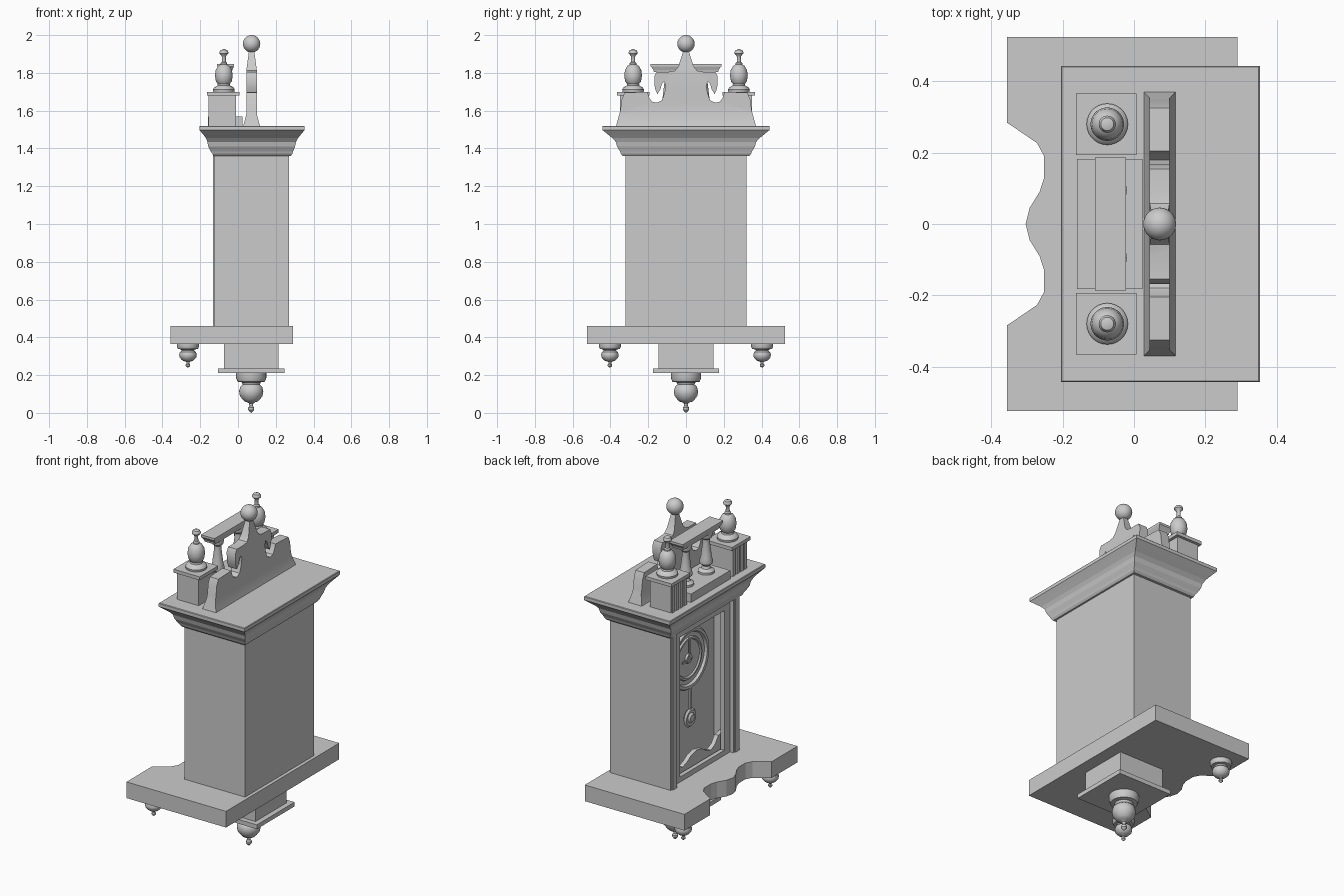
import bpy, bmesh, math
from mathutils import Matrix

if "Cube" in bpy.data.objects:
    bpy.data.objects.remove(bpy.data.objects["Cube"])


def finish(name, bm, smooth=False):
    bmesh.ops.recalc_face_normals(bm, faces=bm.faces)
    me = bpy.data.meshes.new(name)
    bm.to_mesh(me)
    bm.free()
    ob = bpy.data.objects.new(name, me)
    bpy.context.collection.objects.link(ob)
    if smooth:
        me.shade_smooth()
        me.set_sharp_from_angle(angle=math.radians(35))
    return ob


def loft(name, rings, smooth=False):
    """Stacked rectangles: (z, x0, x1, half_y or (y0, y1))."""
    bm = bmesh.new()
    prev = None
    for i, (z, x0, x1, y) in enumerate(rings):
        y0, y1 = y if isinstance(y, tuple) else (-y, y)
        ring = [bm.verts.new((a, b, z)) for a, b in ((x0, y0), (x1, y0), (x1, y1), (x0, y1))]
        if prev:
            for k in range(4):
                bm.faces.new((prev[k], prev[k - 3], ring[k - 3], ring[k]))
        if i in (0, len(rings) - 1):
            bm.faces.new(ring)
        prev = ring
    return finish(name, bm, smooth)


def box(name, x0, x1, y0, y1, z0, z1):
    return loft(name, [(z0, x0, x1, (y0, y1)), (z1, x0, x1, (y0, y1))])


def lathe(name, profile, loc, face_front=False, segs=28):
    """Revolve (radius, height) pairs about z, or about -x when face_front."""
    bm = bmesh.new()
    vs = [bm.verts.new((r, 0, h)) for r, h in profile]
    es = [bm.edges.new(p) for p in zip(vs, vs[1:])]
    bmesh.ops.spin(bm, geom=vs + es, cent=(0, 0, 0), axis=(0, 0, 1), angle=2 * math.pi, steps=segs)
    bmesh.ops.remove_doubles(bm, verts=bm.verts, dist=1e-5)
    if face_front:
        bm.transform(Matrix.Rotation(-math.pi / 2, 4, 'Y'))
    bm.transform(Matrix.Translation(loc))
    return finish(name, bm, True)


def plate(name, pts, offset, depth):
    """Extrude a closed outline of 3D points; triangulated for clean concave shapes."""
    bm = bmesh.new()
    f = bm.faces.new([bm.verts.new(p) for p in pts])
    r = bmesh.ops.extrude_face_region(bm, geom=[f], use_keep_orig=True)
    moved = [g for g in r['geom'] if isinstance(g, bmesh.types.BMVert)]
    bmesh.ops.translate(bm, verts=moved, vec=[c * depth for c in offset])
    bmesh.ops.recalc_face_normals(bm, faces=bm.faces)
    return bm


def mirrored(half):
    """Mirror (y, v) pairs, the last lying on the centre line."""
    return half + [(-y, v) for y, v in reversed(half) if abs(y) > 1e-6]


# Shelf with scalloped front edge
edge = mirrored([(.525, -.357), (.285, -.357), (.227, -.272), (.19, -.252), (.13, -.252),
                 (.09, -.265), (.045, -.293), (0, -.304)])
outline = [(.29, .525, .365)] + [(x, y, .365) for y, x in edge] + [(.29, -.525, .365)]
finish("shelf", plate("shelf", outline, (0, 0, 1), .095))

# Bracket block and plate under the shelf
box("bracket_block", -.075, .215, -.145, .145, .235, .365)
box("bracket_plate", -.105, .245, -.175, .175, .21, .235)

# Hanging finials
drop = [(0, .21), (.08, .21), (.08, .185), (.072, .165), (.05, .162), (.045, .15), (.058, .138),
        (.064, .115), (.06, .09), (.045, .07), (.035, .06), (.02, .056), (.011, .05), (.01, .036),
        (.016, .028), (.016, .016), (.008, .006), (0, 0)]
lathe("centre_drop_finial", drop, (.07, 0, 0))
for s, side in ((1, "left"), (-1, "right")):
    lathe(side + "_drop_finial", [(r * .73, (h - .21) * .6) for r, h in drop], (-.265, .403 * s, .365))

# Case: solid back, side walls, stiles, rails
box("case_back", 0, .27, -.32, .32, .46, 1.37)
for s, side in ((1, "left"), (-1, "right")):
    box(side + "_case_wall", -.125, 0, *sorted((.26 * s, .32 * s)), .46, 1.37)
    box(side + "_pilaster", -.132, -.125, *sorted((.27 * s, .31 * s)), .46, 1.37)
    box(side + "_door_stile", -.105, -.08, *sorted((.205 * s, .26 * s)), .46, 1.37)
box("door_top_rail", -.105, -.08, -.205, .205, 1.31, 1.37)
box("door_bottom_rail", -.105, -.08, -.205, .205, .46, .49)

# Wavy valance at the bottom of the opening
wave = mirrored([(.26, .58), (.2, .57), (.17, .53), (.13, .51), (.09, .525), (.05, .55), (0, .56)])
finish("valance", plate("valance", [(-.07, .26, .46)] + [(-.07, y, z) for y, z in wave]
                        + [(-.07, -.26, .46)], (1, 0, 0), .025))

# Dial, hands and pendulum
lathe("dial", [(.18, 0), (.18, .02), (.17, .032), (.155, .03), (.148, .016), (.125, .014),
               (.12, .022), (.11, .022), (.105, .014), (.03, .014), (.025, .024), (0, .026)],
      (0, 0, 1.085), True, 40)
box("minute_hand", -.026, -.02, -.006, .006, 1.085, 1.21)
box("hour_hand", -.03, -.026, -.008, .075, 1.079, 1.091)
box("pendulum_rod", -.03, -.02, -.006, .006, .74, .92)
lathe("pendulum_bob", [(0, 0), (.045, 0), (.055, .01), (.045, .02), (.03, .018), (.02, .028), (0, .03)],
      (-.015, 0, .74), True)

# Flared cornice
loft("cornice", [(1.36, -.132, .28, .335), (1.372, -.135, .288, .345), (1.385, -.145, .292, .35),
                 (1.41, -.158, .302, .365), (1.435, -.162, .308, .372), (1.455, -.17, .318, .39),
                 (1.475, -.185, .334, .415), (1.498, -.205, .353, .443), (1.517, -.205, .353, .443),
                 (1.52, -.202, .35, .44)])

# Pedestals with fluted fronts, caps and urn finials
urn = [(0, 0), (.056, 0), (.058, .012), (.05, .024), (.034, .032), (.032, .042), (.042, .055),
       (.047, .085), (.043, .115), (.03, .137), (.018, .144), (.018, .152), (.011, .158), (.01, .185),
       (.014, .192), (.024, .203), (.024, .21), (.018, .22), (0, .226)]
for s, side in ((1, "left"), (-1, "right")):
    c = .28 * s
    box(side + "_pedestal", -.147, -.01, c - .07, c + .07, 1.52, 1.68)
    for i in range(4):
        y = c - .054 + .036 * i
        box(f"{side}_flute_{i}", -.155, -.145, y - .012, y + .012, 1.52, 1.68)
    box(side + "_pedestal_cap", -.163, .007, c - .086, c + .086, 1.68, 1.70)
    lathe(side + "_urn_finial", urn, (-.075, c, 1.70))

# Balustrade between the pedestals
box("balustrade_plinth", -.16, .024, -.182, .182, 1.52, 1.57)
loft("balustrade_rail", [(1.805, -.098, -.032, .17), (1.815, -.1, -.03, .172), (1.835, -.11, -.022, .187),
                         (1.848, -.11, -.022, .187)])
for s, side in ((1, "left"), (-1, "right")):
    lathe(side + "_baluster", [(0, 0), (.045, 0), (.045, .012), (.025, .025), (.02, .04), (.035, .055),
                               (.036, .068), (.03, .09), (.019, .18), (.019, .195), (.03, .205),
                               (.033, .22), (.033, .24), (0, .24)], (-.065, .095 * s, 1.57))

# Scrolled pediment, thicker at its foot and thinning up the spire
half = [(.37, 1.52), (.348, 1.6), (.34, 1.66), (.325, 1.695), (.205, 1.7), (.195, 1.67), (.18, 1.648),
        (.155, 1.642), (.128, 1.655), (.115, 1.69), (.107, 1.73), (.115, 1.755), (.128, 1.74),
        (.137, 1.71), (.152, 1.688), (.165, 1.72), (.168, 1.78), (.155, 1.806), (.09, 1.806),
        (.058, 1.812), (.04, 1.835), (.01, 1.93), (0, 1.93)]
bm = plate("pediment", [(-1, y, z) for y, z in mirrored(half)], (1, 0, 0), 2)
bmesh.ops.triangulate(bm, faces=bm.faces)
for z in (1.58, 1.81):
    bmesh.ops.bisect_plane(bm, geom=bm.verts[:] + bm.edges[:] + bm.faces[:],
                           plane_co=(0, 0, z), plane_no=(0, 0, 1))
for v in bm.verts:
    z = v.co.z
    t = .044 - .016 * min(1, (z - 1.52) / .06) - .016 * max(0, (z - 1.81) / .12)
    v.co.x = .072 + t * (1 if v.co.x > 0 else -1)
finish("pediment", bm, True)

# Ball on the spire
bm = bmesh.new()
bmesh.ops.create_uvsphere(bm, u_segments=28, v_segments=16, radius=.046,
                          matrix=Matrix.Translation((.072, 0, 1.954)))
finish("spire_ball", bm, True)
